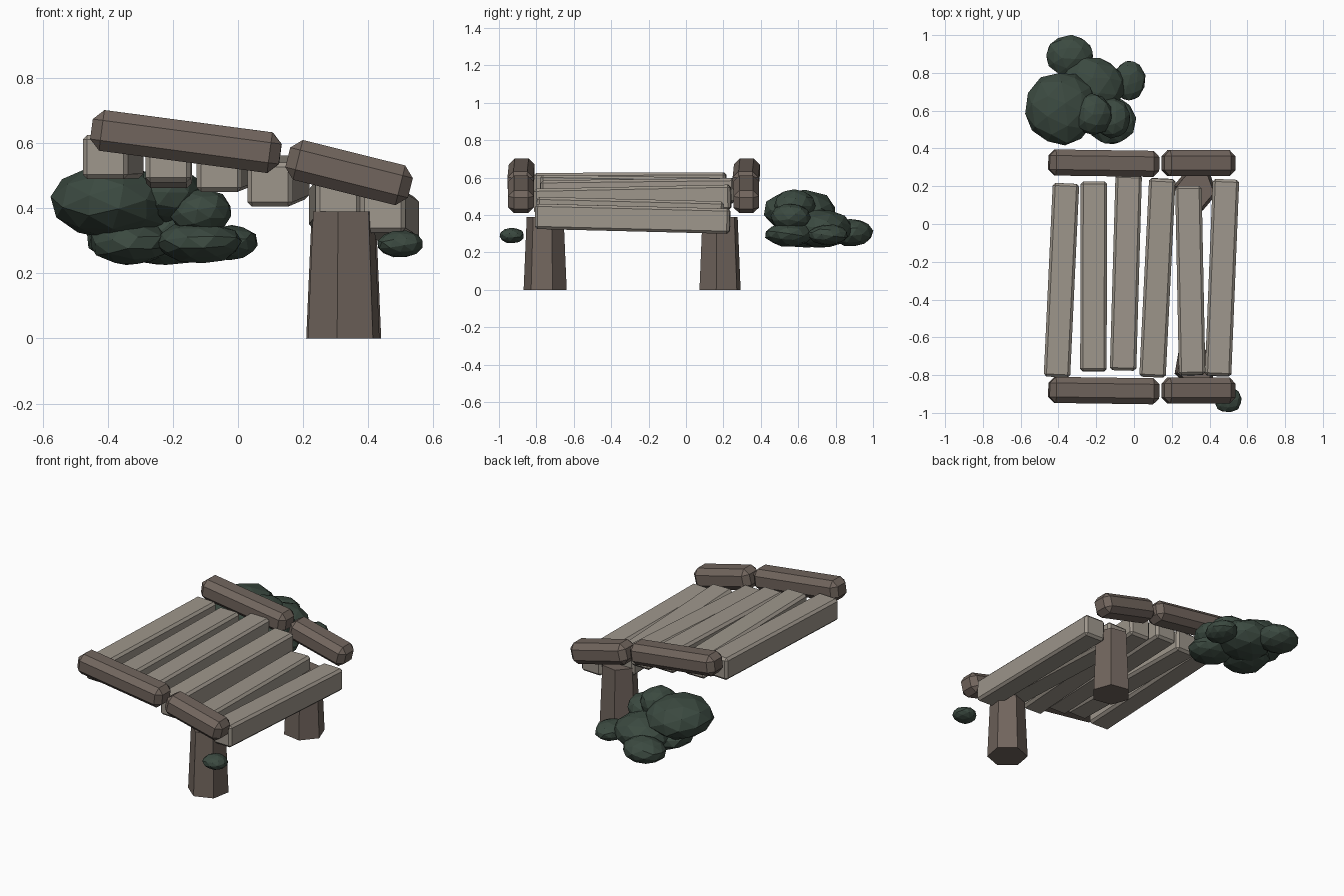
import bpy, bmesh, math, random
from mathutils import Vector, Matrix

if "Cube" in bpy.data.objects:
    bpy.data.objects.remove(bpy.data.objects["Cube"])

random.seed(4)


def material(name, rgb):
    m = bpy.data.materials.new(name)
    m.diffuse_color = (*rgb, 1)
    m.use_nodes = True
    m.node_tree.nodes["Principled BSDF"].inputs["Base Color"].default_value = m.diffuse_color
    return m


PLANK = material("pale_wood", (0.34, 0.305, 0.26))
RAIL = material("dark_wood", (0.165, 0.13, 0.11))
BUSH = material("dark_green", (0.044, 0.068, 0.052))


def finish(bm, name, mat):
    bmesh.ops.recalc_face_normals(bm, faces=bm.faces)
    me = bpy.data.meshes.new(name)
    bm.to_mesh(me)
    bm.free()
    me.materials.append(mat)
    ob = bpy.data.objects.new(name, me)
    bpy.context.collection.objects.link(ob)
    return ob


def beam(name, mat, a, b, width, height, bevel):
    """Chamfered timber running from point a to point b."""
    a, b = Vector(a), Vector(b)
    d = (b - a).normalized()
    side = d.cross(Vector((0, 0, 1))).normalized()
    up = side.cross(d)
    bm = bmesh.new()
    bmesh.ops.create_cube(bm, size=1)
    bmesh.ops.scale(bm, vec=((b - a).length, width, height), verts=bm.verts)
    bmesh.ops.bevel(bm, geom=bm.edges[:], offset=bevel, segments=1,
                    affect='EDGES', profile=0.5)
    rot = Matrix((d, side, up)).transposed().to_4x4()
    bmesh.ops.transform(bm, matrix=Matrix.Translation((a + b) / 2) @ rot,
                        verts=bm.verts)
    finish(bm, name, mat)


# Deck planks: front x, front y, front z, back x, back y, back z
planks = [
    (-0.408, -0.81, 0.558, -0.360, 0.215, 0.560),
    (-0.215, -0.78, 0.548, -0.212, 0.225, 0.530),
    (-0.058, -0.775, 0.518, -0.028, 0.26, 0.530),
    (0.098, -0.81, 0.473, 0.150, 0.24, 0.495),
    (0.308, -0.80, 0.430, 0.288, 0.20, 0.405),
    (0.445, -0.805, 0.393, 0.487, 0.235, 0.367),
]
for i, (x0, y0, z0, x1, y1, z1) in enumerate(planks):
    beam(f"plank_{i + 1}", PLANK, (x0, y0, z0), (x1, y1, z1), 0.14, 0.135, 0.014)

# Sloping rails at both ends of the planks
for side, y in (("front", -0.882), ("back", 0.322)):
    beam(f"{side}_long_rail", RAIL, (-0.45, y + 0.004, 0.644),
         (0.13, y - 0.004, 0.567), 0.138, 0.126, 0.032)
    beam(f"{side}_short_rail", RAIL, (0.153, y, 0.557),
         (0.53, y, 0.463), 0.138, 0.126, 0.032)

# Tapered six-sided posts
for name, y, turn in (("front_post", -0.753, -100), ("back_post", 0.182, -70)):
    bm = bmesh.new()
    rings = []
    for z, r in ((0, 0.117), (0.39, 0.1)):
        rings.append([bm.verts.new((0.325 + r * math.cos(math.radians(turn + 60 * k)),
                                    y + r * math.sin(math.radians(turn + 60 * k)), z))
                      for k in range(6)])
    lo, hi = rings
    bm.faces.new(lo[::-1])
    bm.faces.new(hi)
    for k in range(6):
        n = (k + 1) % 6
        bm.faces.new((lo[k], lo[n], hi[n], hi[k]))
    finish(bm, name, RAIL)

# Faceted shrub lumps: centre, then radii
lumps = [
    ((-0.385, 0.61, 0.42), (0.19, 0.20, 0.118)),
    ((-0.34, 0.89, 0.305), (0.128, 0.112, 0.075)),
    ((-0.22, 0.73, 0.325), (0.18, 0.16, 0.105)),
    ((-0.025, 0.76, 0.295), (0.088, 0.107, 0.055)),
    ((-0.22, 0.58, 0.45), (0.105, 0.115, 0.09)),
    ((-0.115, 0.56, 0.39), (0.10, 0.11, 0.072)),
    ((-0.12, 0.55, 0.295), (0.135, 0.13, 0.065)),
    ((-0.33, 0.62, 0.295), (0.13, 0.15, 0.07)),
    ((0.498, -0.932, 0.29), (0.075, 0.068, 0.042)),
]
for i, (c, r) in enumerate(lumps):
    bm = bmesh.new()
    bmesh.ops.create_icosphere(bm, subdivisions=2, radius=1)
    turn = Matrix.Rotation(random.uniform(0, 6), 4, 'Z') @ Matrix.Rotation(
        random.uniform(0, 6), 4, 'X')
    bmesh.ops.transform(bm, matrix=turn, verts=bm.verts)
    for v in bm.verts:
        v.co *= random.uniform(0.95, 1.03)
    bmesh.ops.scale(bm, vec=r, verts=bm.verts)
    bmesh.ops.translate(bm, vec=c, verts=bm.verts)
    finish(bm, "small_shrub" if i == len(lumps) - 1 else f"shrub_lump_{i + 1}", BUSH)
